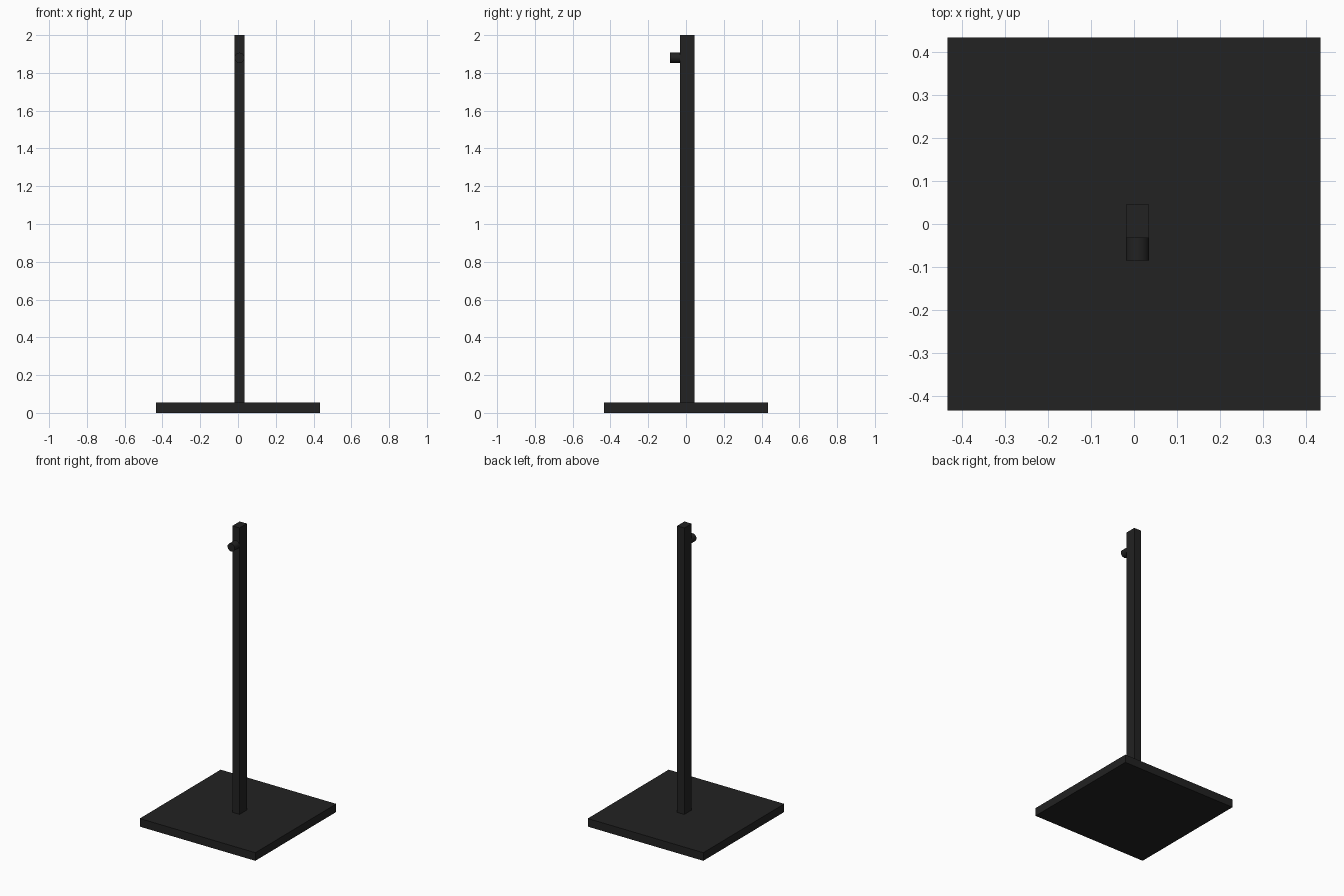
import bpy
import math

if "Cube" in bpy.data.objects:
    bpy.data.objects.remove(bpy.data.objects["Cube"], do_unlink=True)

# Single matte black colour
black = bpy.data.materials.new("matte_black")
black.use_nodes = True
colour = (0.016, 0.016, 0.016, 1)
black.diffuse_color = colour
black.node_tree.nodes["Principled BSDF"].inputs["Base Color"].default_value = colour


def box(name, low, high):
    """Axis-aligned box between two corners."""
    centre = [(a + b) / 2 for a, b in zip(low, high)]
    bpy.ops.mesh.primitive_cube_add(size=1, location=centre)
    ob = bpy.context.object
    ob.name = name
    ob.scale = [b - a for a, b in zip(low, high)]
    bpy.ops.object.transform_apply(location=False, rotation=False, scale=True)
    ob.data.materials.append(black)
    return ob


# Square base plate and the upright post standing on it
box("base_plate", (-0.434, -0.434, 0), (0.434, 0.434, 0.055))
box("post", (-0.019, -0.033, 0.055), (0.035, 0.045, 2.0))

# Round peg on the front of the post, near the top
bpy.ops.mesh.primitive_cylinder_add(
    vertices=32, radius=0.027, depth=0.052,
    location=(0.008, -0.059, 1.88), rotation=(math.pi / 2, 0, 0))
peg = bpy.context.object
peg.name = "front_peg"
peg.data.materials.append(black)
bpy.ops.object.shade_smooth_by_angle(angle=math.radians(30))
